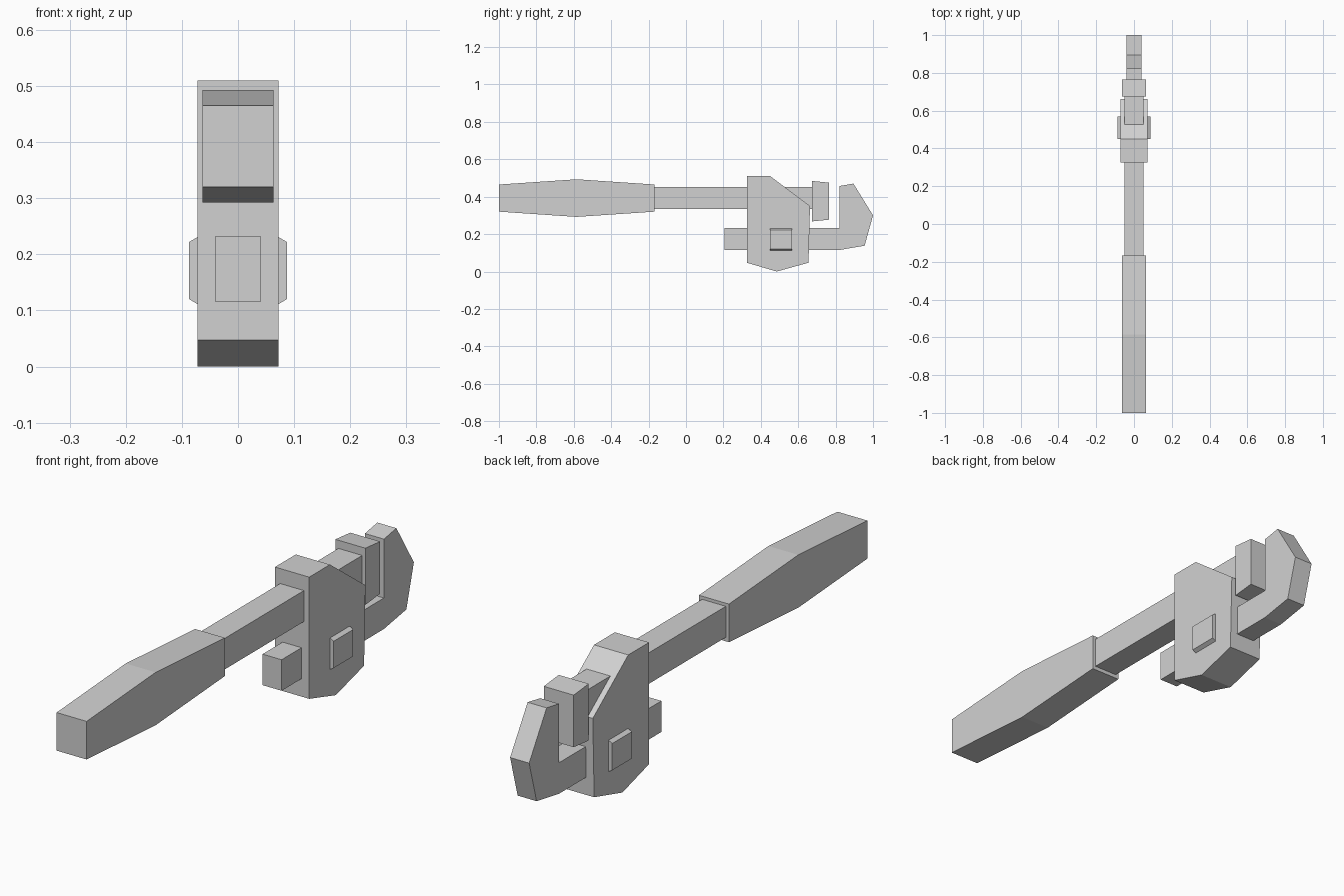
import bpy
import bmesh

cube = bpy.data.objects.get("Cube")
if cube:
    bpy.data.objects.remove(cube, do_unlink=True)

GREY = (0.64, 0.64, 0.64, 1.0)
steel = bpy.data.materials.new("grey_steel")
steel.use_nodes = True
steel.diffuse_color = GREY
bsdf = next(n for n in steel.node_tree.nodes if n.type == "BSDF_PRINCIPLED")
bsdf.inputs["Base Color"].default_value = GREY


def extrude_profile(name, profile, axis, start, end):
    """Extrude a closed outline along x (outline in y, z) or y (outline in x, z)."""
    bm = bmesh.new()

    def ring(d):
        return [bm.verts.new((d, a, b) if axis == "x" else (a, d, b)) for a, b in profile]

    near, far = ring(start), ring(end)
    bm.faces.new(near)
    bm.faces.new(far[::-1])
    for i in range(len(profile)):
        j = (i + 1) % len(profile)
        bm.faces.new((near[i], far[i], far[j], near[j]))
    bmesh.ops.recalc_face_normals(bm, faces=bm.faces)
    mesh = bpy.data.meshes.new(name)
    bm.to_mesh(mesh)
    bm.free()
    mesh.materials.append(steel)
    obj = bpy.data.objects.new(name, mesh)
    bpy.context.collection.objects.link(obj)
    return obj


def side_part(name, half_width, profile):
    return extrude_profile(name, profile, "x", -half_width, half_width)


# Grip that swells in the middle, and the bar running from it to the fixed jaw
side_part("handle", 0.063, [(-1, 0.32), (-0.585, 0.292), (-0.168, 0.32),
                            (-0.168, 0.465), (-0.585, 0.493), (-1, 0.465)])
side_part("shaft", 0.05, [(-0.168, 0.335), (0.675, 0.335), (0.675, 0.453), (-0.168, 0.453)])
side_part("fixed_jaw", 0.063, [(0.675, 0.268), (0.765, 0.277), (0.765, 0.475), (0.675, 0.484)])

# Housing with a sloped front shoulder and pointed underside
side_part("housing", 0.072, [(0.325, 0.047), (0.485, 0.0), (0.655, 0.047),
                             (0.663, 0.35), (0.45, 0.51), (0.325, 0.51)])

# Movable hook jaw: shank and hooked end in one outline
side_part("hook_jaw", 0.04, [(0.205, 0.115), (0.82, 0.115), (0.955, 0.138), (1, 0.3),
                             (0.895, 0.47), (0.82, 0.457), (0.82, 0.233), (0.205, 0.233)])

# Adjusting nut showing on both sides, chamfered above and below
extrude_profile("adjusting_nut", [(-0.087, 0.12), (-0.07, 0.11), (0.07, 0.11), (0.087, 0.12),
                                  (0.087, 0.222), (0.07, 0.232), (-0.07, 0.232), (-0.087, 0.222)],
                "y", 0.45, 0.568)
